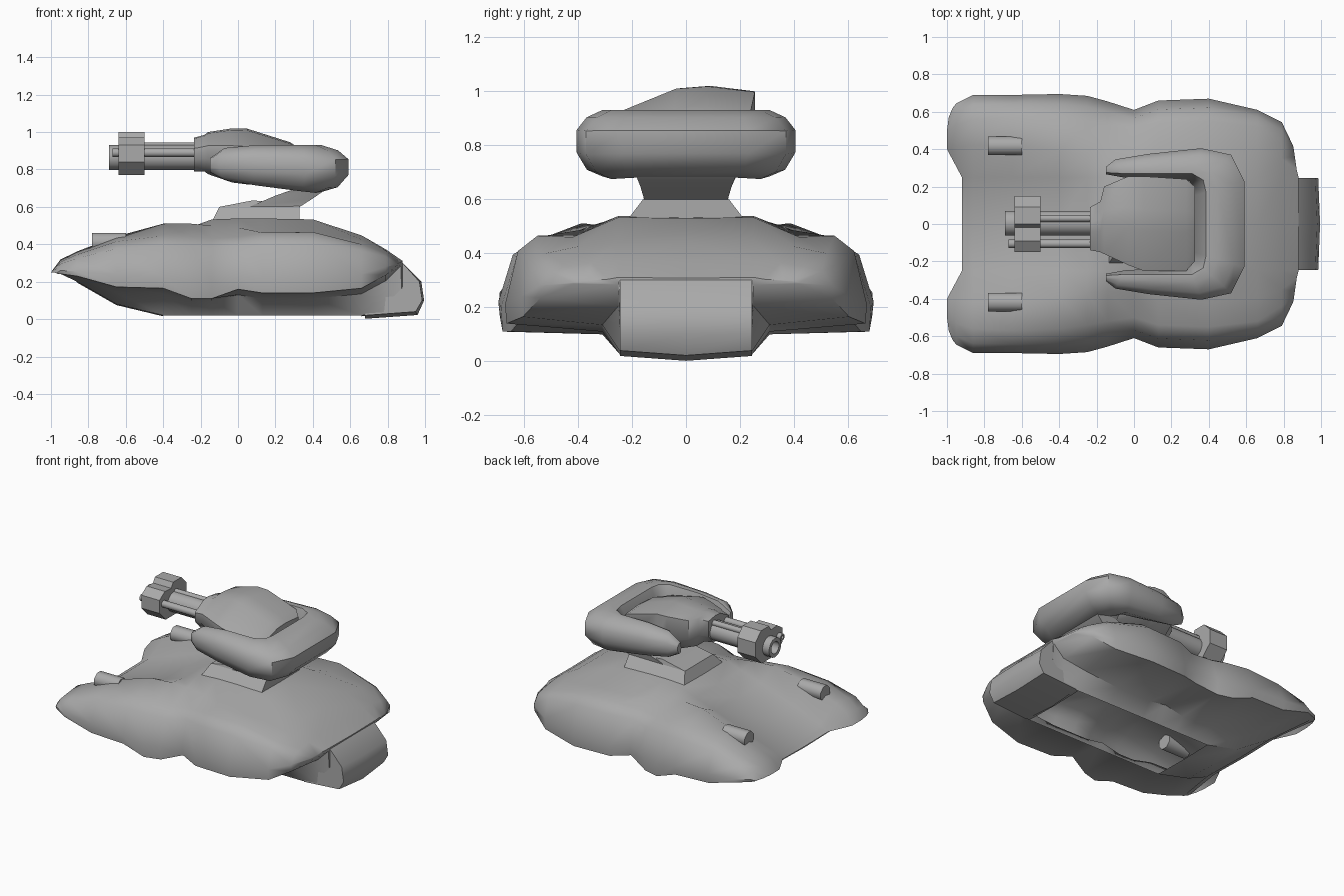
import bpy, bmesh, math

if "Cube" in bpy.data.objects:
    bpy.data.objects.remove(bpy.data.objects["Cube"])

grey = bpy.data.materials.new("dark_grey")
grey.diffuse_color = (.40, .40, .40, 1)
grey.use_nodes = True
grey.node_tree.nodes["Principled BSDF"].inputs["Base Color"].default_value = grey.diffuse_color


def finish(bm, name, mirror=False, angle=38):
    """Turn a bmesh into a shaded object, optionally mirrored across y = 0."""
    bmesh.ops.remove_doubles(bm, verts=bm.verts, dist=0.0005)
    bmesh.ops.recalc_face_normals(bm, faces=bm.faces)
    me = bpy.data.meshes.new(name)
    bm.to_mesh(me)
    bm.free()
    me.materials.append(grey)
    ob = bpy.data.objects.new(name, me)
    bpy.context.collection.objects.link(ob)
    if mirror:
        m = ob.modifiers.new("mirror", 'MIRROR')
        m.use_axis = (False, True, False)
        m.merge_threshold = 0.001
    bpy.ops.object.select_all(action='DESELECT')
    ob.select_set(True)
    bpy.context.view_layer.objects.active = ob
    bpy.ops.object.shade_smooth_by_angle(angle=math.radians(angle))
    return ob


def loft(name, sections, closed=True, cap_start=True, cap_end=True,
         skip=lambda i, j: False, mirror=False, angle=38):
    """Bridge a row of equally sized point loops."""
    bm = bmesh.new()
    rows = [[bm.verts.new(p) for p in s] for s in sections]
    n = len(rows[0])
    for i in range(len(rows) - 1):
        for j in range(n if closed else n - 1):
            k = (j + 1) % n
            if not skip(i, j):
                bm.faces.new((rows[i][j], rows[i][k], rows[i + 1][k], rows[i + 1][j]))
    if cap_start:
        bm.faces.new(rows[0])
    if cap_end:
        bm.faces.new(rows[-1])
    return finish(bm, name, mirror, angle)


def tube(name, x0, x1, y, z, r, sides, bore=0.0):
    """Round bar along x, with an optional blind bore at the x0 end."""
    rings = [(x1, r), (x0, r)]
    if bore:
        rings += [(x0, bore), (x0 + 0.05, bore)]
    a = [2 * math.pi * (k + 0.5) / sides for k in range(sides)]
    return loft(name, [[(x, y + rr * math.cos(t), z + rr * math.sin(t)) for t in a]
                       for x, rr in rings], angle=50)


# Hull half: x, centre z, shoulder y z, outer y z, widest y z, skirt z, keel z
stations = [
    (-1.00, .240, .40, .250, .50, .250, .62, .247, .243, .238),
    (-0.95, .255, .41, .318, .53, .305, .645, .26, .242, .230),
    (-0.86, .275, .42, .362, .56, .345, .69, .255, .230, .200),
    (-0.65, .350, .42, .442, .57, .415, .69, .24, .172, .080),
    (-0.40, .440, .39, .510, .56, .445, .695, .22, .165, .020),
    (-0.25, .490, .37, .510, .54, .440, .685, .20, .110, .020),
    (-0.14, .530, .36, .500, .52, .430, .655, .20, .110, .020),
    (0.00, .535, .37, .490, .50, .440, .61, .23, .160, .020),
    (0.13, .535, .41, .465, .54, .462, .66, .21, .140, .020),
    (0.40, .530, .42, .460, .55, .465, .67, .21, .140, .020),
    (0.66, .445, .40, .425, .52, .400, .61, .24, .165, .020),
    (0.79, .370, .35, .365, .44, .350, .545, .28, .235, .030),
    (0.88, .308, .29, .304, .36, .300, .42, .292, .288, .040),
]
nose_dx = [.08, .08, 0, 0, .01, .03, .03, .08, .08, .08]
rear_dx = [0, 0, -.01, -.02, -.025, -.03, -.03, -.01, 0, 0]
sections = []
for i, (x, zc, ys, zs, yo, zo, yw, zw, zb, zk) in enumerate(stations):
    dx = nose_dx if i == 0 else rear_dx if i == len(stations) - 1 else [0] * 10
    if i == 1:
        dx = [.06, .06] + [0] * 5 + [.06] * 3
    yi = .31 if x < .7 else .25
    zi = zb - .004 if i < 2 or x > .85 else max(zb - .03, .10)
    pts = [(0, zc), (.25, zc + .003), (ys, zs), (yo, zo),
           (yo + .6 * (yw - yo), zo + .22 * (zw - zo)), (yw, zw),
           (yw - .006, zb), (yi, zi), (.24, zk), (0, zk - .005)]
    sections.append([(x + d, y, z) for d, (y, z) in zip(dx, pts)])
# The belly stays open between the front ramp and the tail
loft("hull", sections, closed=False, cap_start=False,
     skip=lambda i, j: j == 8 and 4 <= i <= 9, mirror=True, angle=48)

# Tail block
tail = [(.68, .02), (.95, .04), (.985, .10), (.97, .20), (.875, .306), (.70, .32)]
loft("tail_block",
     [[(x + (.01 if 0.9 < x else 0) * (y == 0), y, z - (.018 if z < .05 and y == 0 else 0))
       for x, z in tail] for y in (-.245, 0, .245)], angle=40)

# Twin bow guns, reaching through the hull skin
for s, side in ((-1, "right"), (1, "left")):
    tube("bow_gun_" + side, -.78, -.60, s * .418, .410, .054, 8)


# Turret base and the arm leaning back from it
def slab(x0, x1, hy, z0, z1):
    return [(x0, -hy, z0), (x1, -hy, z1), (x1, hy, z1), (x0, hy, z0)]


loft("turret_base", [slab(-.14, .33, .22, .52, .52), slab(-.10, .33, .155, .60, .605),
                     slab(.08, .33, .15, .635, .61)], angle=25)
loft("turret_arm", [slab(.06, .33, .155, .60, .60), slab(.20, .40, .168, .66, .645),
                    slab(.30, .48, .19, .695, .70), slab(.32, .52, .27, .75, .75)], angle=30)

# Horseshoe cradle: inner x y, outer x y, low z, high z
cradle = [
    (-.15, .275, -.15, .305, .785, .86),
    (-.06, .27, -.10, .345, .745, .915),
    (.10, .27, .08, .375, .715, .93),
    (.31, .27, .36, .405, .685, .93),
    (.37, .235, .52, .37, .675, .93),
    (.385, .17, .59, .23, .68, .93),
]
cradle += [(a, -b, c, -d, e, f) for a, b, c, d, e, f in reversed(cradle)]
ring = [(-.25, .12), (-.3, .5), (0, 1), (.3, 1), (.73, .89), (1, .7),
        (1, .36), (.72, .1), (.3, 0)]
loft("turret_cradle", [[(a + (c - a) * t, b + (d - b) * t, e + (f - e) * s) for t, s in ring]
                       for a, b, c, d, e, f in cradle], angle=48)

# Gun housing: x, low y, high y, low z, high z
housing = [
    (-.235, -.14, .09, .79, .97),
    (-.18, -.15, .12, .79, .985),
    (-.16, -.16, .20, .775, 1.00),
    (-.03, -.22, .255, .73, 1.02),
    (.05, -.25, .255, .72, 1.018),
    (.28, -.25, .24, .72, .945),
    (.325, -.20, .20, .74, .915),
]
shell = [(0, .35), (0, .68), (.42, .97), (.65, 1), (1, .93), (1, .35), (.75, 0), (.25, 0)]
loft("gun_housing", [[(x, a + (b - a) * t, c + (d - c) * s) for t, s in shell]
                     for x, a, b, c, d in housing], angle=50)

# Barrels and the muzzle clamp
tube("main_barrel", -.69, -.20, .005, .865, .067, 14, .042)
tube("lower_thin_barrel", -.67, -.20, -.105, .89, .024, 8, .012)
tube("upper_thin_barrel", -.60, -.20, .03, .925, .02, 8)
clamp = [(-.15, .84), (-.15, .93), (-.09, .97), (-.02, .965), (0, 1.0), (.09, 1.0),
         (.15, .94), (.15, .84), (.08, .77), (-.08, .77)]
loft("muzzle_clamp", [[(x, y, z) for y, z in clamp] for x in (-.64, -.50)], angle=25)
